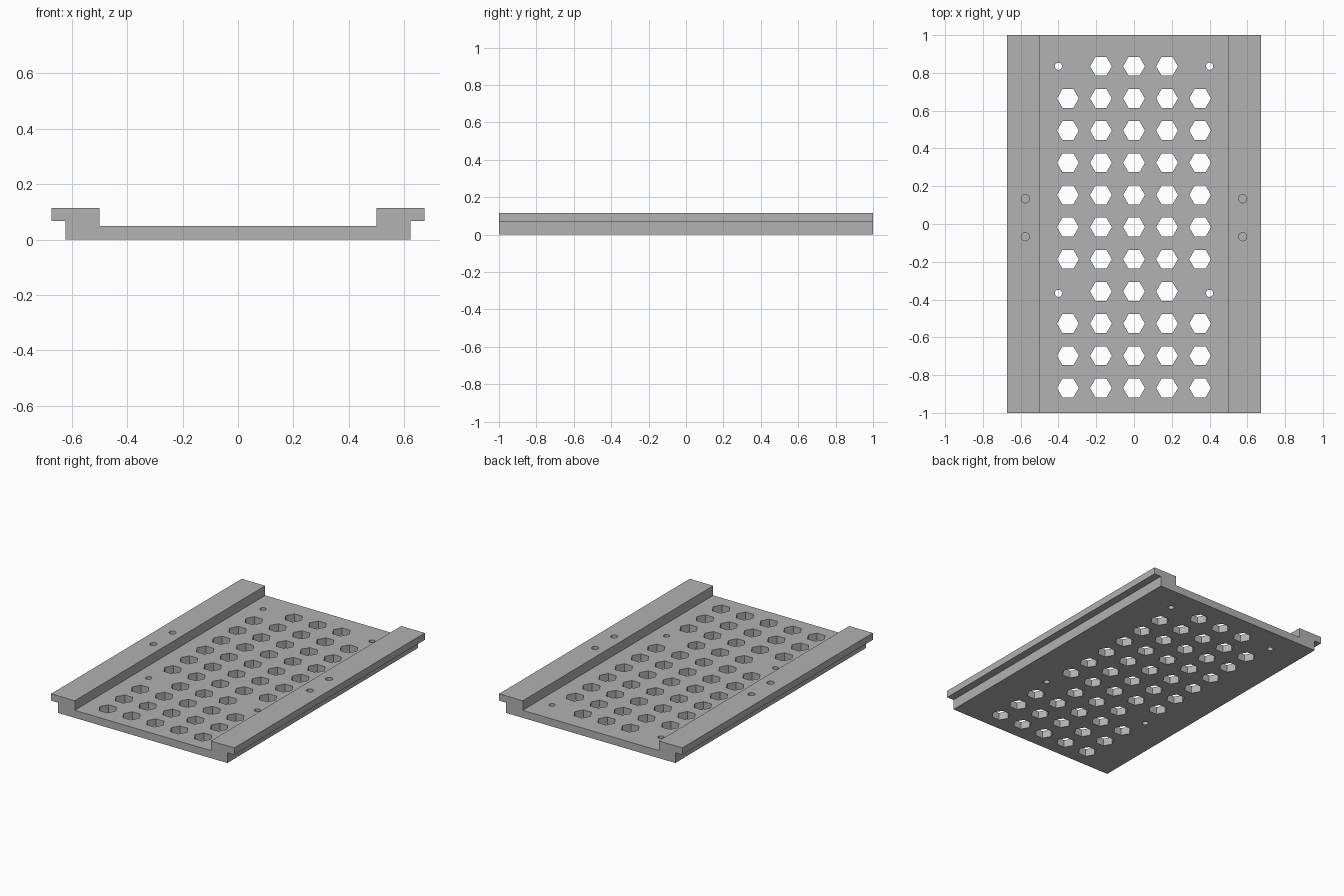
import bpy, bmesh
from mathutils import Matrix

cube = bpy.data.objects.get("Cube")
if cube:
    bpy.data.objects.remove(cube, do_unlink=True)

grey = bpy.data.materials.new("plain grey")
grey.use_nodes = True
colour = (0.445, 0.445, 0.445, 1)
grey.diffuse_color = colour
grey.node_tree.nodes["Principled BSDF"].inputs["Base Color"].default_value = colour


def make_object(name, bm):
    bmesh.ops.recalc_face_normals(bm, faces=bm.faces)
    mesh = bpy.data.meshes.new(name)
    bm.to_mesh(mesh)
    bm.free()
    mesh.materials.append(grey)
    obj = bpy.data.objects.new(name, mesh)
    bpy.context.collection.objects.link(obj)
    return obj


def add_prism(bm, x, y, radius, sides, bottom, top):
    ring = bmesh.ops.create_cone(
        bm, cap_ends=True, segments=sides, radius1=radius, radius2=radius,
        depth=top - bottom, matrix=Matrix.Translation((x, y, (top + bottom) / 2)))
    # turn hexagons so their points lie along x
    if sides == 6:
        bmesh.ops.rotate(bm, verts=ring["verts"], cent=(x, y, 0),
                         matrix=Matrix.Rotation(0.5235988, 3, "Z"))


# tray: half profile, mirrored across x and drawn out along y
half = [(0.622, 0), (0.622, 0.068), (0.673, 0.068),
        (0.673, 0.114), (0.5, 0.114), (0.5, 0.05)]
profile = half + [(-x, z) for x, z in reversed(half)]
bm = bmesh.new()
face = bm.faces.new([bm.verts.new((x, -1, z)) for x, z in profile])
extruded = bmesh.ops.extrude_face_region(bm, geom=[face], use_keep_orig=True)
bmesh.ops.translate(bm, vec=(0, 2, 0), verts=[
    v for v in extruded["geom"] if isinstance(v, bmesh.types.BMVert)])
tray = make_object("slotted_tray", bm)

# cutters: hexagon grid, leaving out the corners taken by screw holes
bm = bmesh.new()
for row in range(11):
    for column in range(-2, 3):
        if row in (0, 7) and abs(column) == 2:
            continue
        add_prism(bm, column * 0.175, 0.835 - row * 0.1703, 0.0577, 6, -0.05, 0.1)

for side in (-1, 1):
    # through screw holes in the floor
    for y in (0.835, -0.367):
        add_prism(bm, side * 0.4, y, 0.019, 24, -0.05, 0.1)
    # blind holes in the rails
    for y in (0.134, -0.067):
        add_prism(bm, side * 0.575, y, 0.022, 24, 0.03, 0.2)
cutter = make_object("hole_cutter", bm)
cutter.hide_render = True

# cut the holes
cut = tray.modifiers.new("holes", "BOOLEAN")
cut.operation = "DIFFERENCE"
cut.solver = "EXACT"
cut.object = cutter
bpy.context.view_layer.objects.active = tray
tray.select_set(True)
bpy.ops.object.modifier_apply(modifier=cut.name)
bpy.data.objects.remove(cutter, do_unlink=True)
bpy.ops.object.shade_smooth_by_angle()
